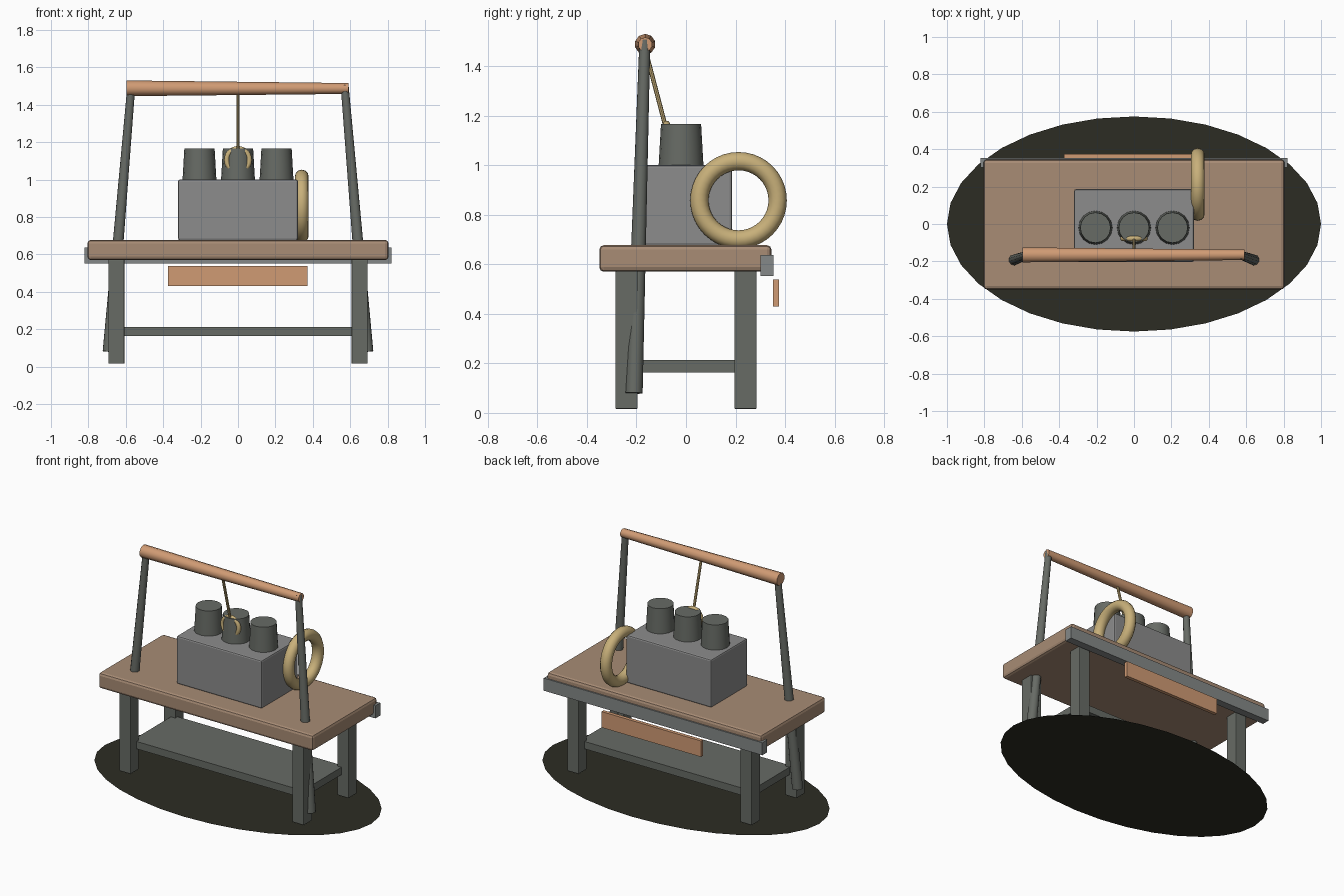
import bpy, math
from mathutils import Vector

cube = bpy.data.objects.get("Cube")
if cube:
    bpy.data.objects.remove(cube, do_unlink=True)


def material(name, r, g, b):
    lin = [((c / 255 + 0.055) / 1.055) ** 2.4 for c in (r, g, b)] + [1]
    m = bpy.data.materials.new(name)
    m.use_nodes = True
    m.diffuse_color = lin
    m.node_tree.nodes["Principled BSDF"].inputs["Base Color"].default_value = lin
    return m


wood = material("table wood", 168, 140, 117)
orange = material("orange wood", 208, 155, 116)
iron = material("dark iron", 103, 107, 101)
stone = material("grey block", 140, 140, 140)
steel = material("steel rail", 133, 137, 136)
rope_tan = material("rope tan", 200, 176, 122)
soil = material("dark ground", 44, 44, 35)


def finish(name, mat, smooth=False):
    ob = bpy.context.object
    ob.name = name
    ob.data.materials.append(mat)
    if smooth:
        bpy.ops.object.shade_smooth_by_angle(angle=math.radians(40))
    return ob


def box(name, mat, x, y, z, bevel=0.0):
    """Box from (min, max) pairs on each axis."""
    spans = (x, y, z)
    bpy.ops.mesh.primitive_cube_add(size=1, location=[(a + b) / 2 for a, b in spans])
    bpy.context.object.scale = [b - a for a, b in spans]
    bpy.ops.object.transform_apply(location=False, rotation=False, scale=True)
    ob = finish(name, mat)
    if bevel:
        mod = ob.modifiers.new("Bevel", 'BEVEL')
        mod.width = bevel
        mod.segments = 2
    return ob


def rod(name, mat, start, end, r1, r2, sides=10):
    """Tapered round bar between two points."""
    a, b = Vector(start), Vector(end)
    d = b - a
    bpy.ops.mesh.primitive_cone_add(vertices=sides, radius1=r1, radius2=r2, depth=d.length,
                                    location=(a + b) / 2,
                                    rotation=d.to_track_quat('Z', 'Y').to_euler())
    return finish(name, mat, True)


def ring(name, mat, loc, rot, major, minor):
    bpy.ops.mesh.primitive_torus_add(major_radius=major, minor_radius=minor, major_segments=40,
                                     minor_segments=12, location=loc, rotation=rot)
    return finish(name, mat, True)


# Ground patch
bpy.ops.mesh.primitive_circle_add(vertices=32, radius=1, fill_type='NGON')
bpy.context.object.scale.y = 0.575
finish("ground_patch", soil)

# Bench
box("table_top", wood, (-0.805, 0.805), (-0.35, 0.345), (0.57, 0.677), 0.018)
box("shelf", iron, (-0.64, 0.64), (-0.22, 0.22), (0.163, 0.213))
box("back_rail", steel, (-0.82, 0.82), (0.301, 0.354), (0.552, 0.637))
box("back_board", orange, (-0.375, 0.372), (0.351, 0.375), (0.43, 0.538))
for side, sx in (("left", 1), ("right", -1)):
    for end, sy in (("front", -1), ("back", 1)):
        x, y = 0.65 * sx, 0.24 * sy
        box(f"{end}_{side}_leg", iron, (x - 0.043, x + 0.043), (y - 0.045, y + 0.045),
            (0.016, 0.572), 0.004)
    # Slanted posts of the frame
    rod(f"{side}_post", iron, (0.69 * sx, -0.21, 0.08), (0.57 * sx, -0.166, 1.505), 0.035, 0.022)

# Crossbeam and hanging cord
rod("crossbeam", orange, (-0.595, -0.165, 1.488), (0.59, -0.165, 1.487), 0.042, 0.029)
rod("hanging_cord", rope_tan, (0, -0.165, 1.47), (0, -0.085, 1.165), 0.009, 0.009, 8)
ring("cord_loop", rope_tan, (0, -0.078, 1.105), (math.pi / 2, 0, 0), 0.06, 0.014)

# Block with three cups on top
box("block", stone, (-0.32, 0.32), (-0.203, 0.186), (0.675, 1.0), 0.01)
for i, x in enumerate((-0.206, 0, 0.206)):
    rod(f"cup_{i + 1}", iron, (x, -0.02, 0.99), (x, -0.02, 1.166), 0.091, 0.081, 16)

# Rope coil leaning beside the block
ring("rope_coil", rope_tan, (0.341, 0.212, 0.858), (0, math.pi / 2, 0), 0.158, 0.037)
